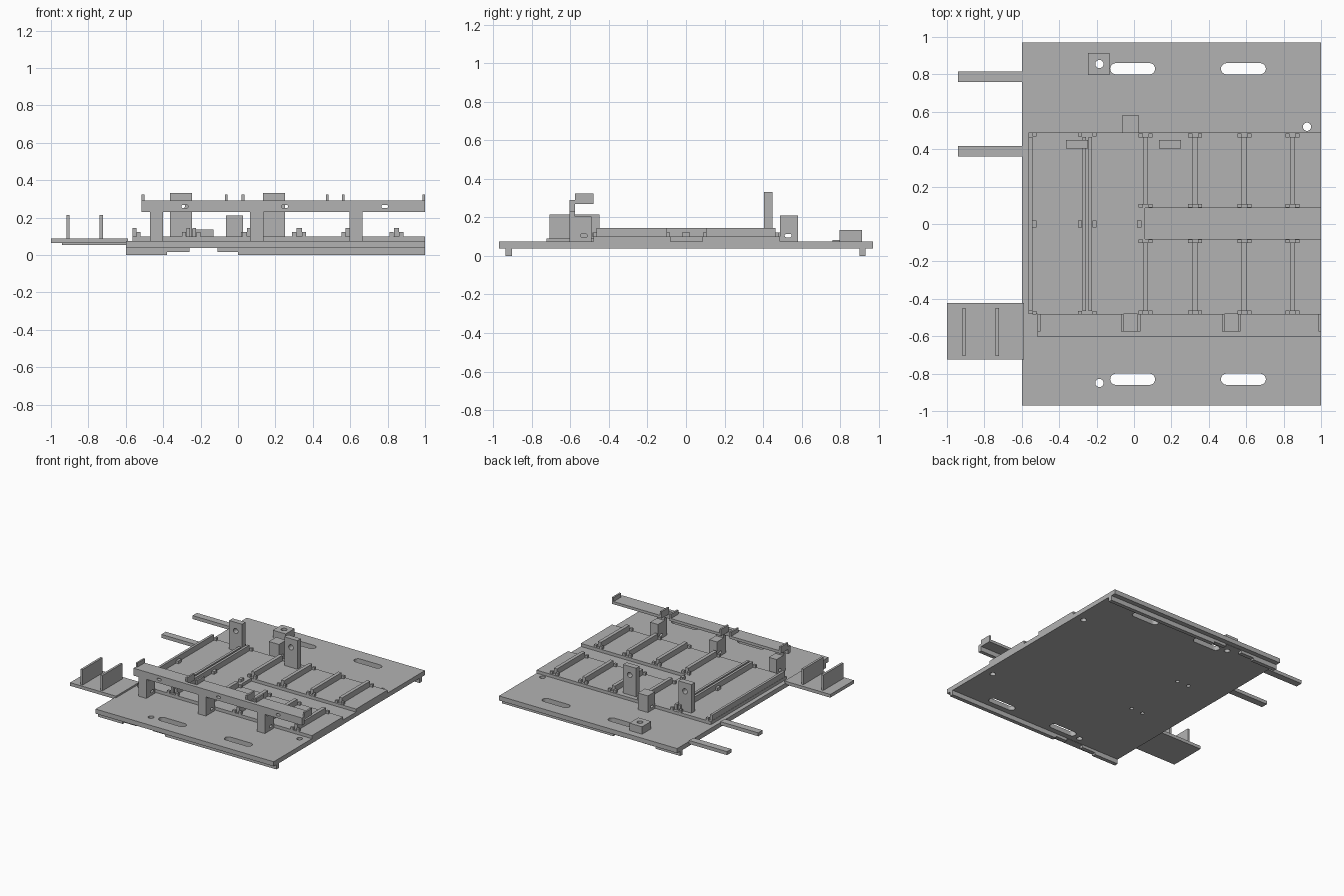
import bpy, bmesh, math

cube = bpy.data.objects.get("Cube")
if cube:
    bpy.data.objects.remove(cube, do_unlink=True)

gray = bpy.data.materials.new("plain_gray")
gray.use_nodes = True
COLOR = (0.45, 0.45, 0.45, 1)
gray.diffuse_color = COLOR
gray.node_tree.nodes["Principled BSDF"].inputs["Base Color"].default_value = COLOR


def finish(name, bm):
    bmesh.ops.recalc_face_normals(bm, faces=bm.faces)
    mesh = bpy.data.meshes.new(name)
    bm.to_mesh(mesh)
    bm.free()
    mesh.materials.append(gray)
    ob = bpy.data.objects.new(name, mesh)
    bpy.context.collection.objects.link(ob)
    return ob


def box(name, x, y, z):
    """Box from three (min, max) ranges."""
    bm = bmesh.new()
    bmesh.ops.create_cube(bm, size=1)
    for v in bm.verts:
        v.co = [r[0] + (c + 0.5) * (r[1] - r[0]) for c, r in zip(v.co, (x, y, z))]
    return finish(name, bm)


def prism(name, points, axis, lo, hi):
    """Extrude a 2D outline along the given axis."""
    def place(a, b, c):
        return {"x": (c, a, b), "y": (a, c, b), "z": (a, b, c)}[axis]
    bm = bmesh.new()
    face = bm.faces.new([bm.verts.new(place(a, b, lo)) for a, b in points])
    new = bmesh.ops.extrude_face_region(bm, geom=[face])["geom"]
    shift = place(0, 0, hi - lo)
    bmesh.ops.translate(bm, vec=shift, verts=[g for g in new if isinstance(g, bmesh.types.BMVert)])
    return finish(name, bm)


def slot(a, b, radius, half=0.0, n=12):
    """Rounded slot outline; half is the straight half length."""
    pts = []
    for side in (1, -1):
        for i in range(n + 1 if half else n):
            t = math.pi * (i / n - 0.5)
            pts.append((a + side * (half + radius * math.cos(t)), b + side * radius * math.sin(t)))
    return pts


def cut(ob, outlines, axis, lo=-2, hi=2):
    for pts in outlines:
        cutter = prism("hole_cutter", pts, axis, lo, hi)
        mod = ob.modifiers.new("hole", "BOOLEAN")
        mod.operation, mod.solver, mod.object = "DIFFERENCE", "EXACT", cutter
        cutter.hide_render = True
        cutter.hide_set(True)
        bpy.context.view_layer.objects.active = ob
        bpy.ops.object.modifier_apply(modifier=mod.name)
        bpy.data.objects.remove(cutter, do_unlink=True)


# Base plate with long slots and round holes
PLATE, DECK = 0.075, 0.1
base = box("base_plate", (-0.6, 1), (-0.97, 0.97), (0.038, PLATE))
holes = [slot(x, y, 0.03, 0.09) for x in (-0.007, 0.585) for y in (-0.83, 0.83)]
holes += [slot(x, y, 0.022) for x, y in ((-0.185, 0.855), (-0.185, -0.85), (0.925, 0.52), (0.925, -0.53))]
holes += [slot(x, y, 0.015) for x in (-0.195, -0.3) for y in (-0.26, 0.27)]
cut(base, holes, "z")

# Notched runners under the plate
runner = [(-0.6, 0), (-0.38, 0), (-0.38, 0.015), (-0.26, 0.015), (-0.26, 0.036), (-0.11, 0.036),
          (-0.11, 0.015), (0, 0.015), (0, 0), (1, 0), (1, 0.039), (-0.6, 0.039)]
for name, y in (("front_runner", -0.92), ("back_runner", 0.915)):
    prism(name, runner, "y", y - 0.016, y + 0.016)

# Raised deck with an open lane on the left side
deck = [(-0.565, -0.48), (1, -0.48), (1, -0.08), (0.06, -0.08), (0.06, 0.085), (1, 0.085),
        (1, 0.488), (-0.565, 0.488)]
prism("raised_deck", deck, "z", PLATE - 0.001, DECK)


# Divider rails with small end clips
def clip(x, y):
    box("rail_clip", (x - 0.011, x + 0.011), (y - 0.01, y + 0.01), (DECK - 0.001, 0.122))


for x, sides in ((-0.553, (1,)), (-0.266, (-1,)), (-0.234, (1,))):
    box("long_rail", (x - 0.01, x + 0.01), (-0.465, 0.465), (DECK - 0.001, 0.145))
    for s in sides:
        for y in (-0.475, -0.01, 0.01, 0.478):
            clip(x + s * 0.022, y)
for x in (0.062, 0.327, 0.59, 0.847):
    for lo, hi in ((-0.465, -0.1), (0.105, 0.465)):
        box("short_rail", (x - 0.014, x + 0.014), (lo, hi), (DECK - 0.001, 0.145))
        for y in (lo - 0.008, hi + 0.008):
            clip(x - 0.026, y)
            clip(x + 0.026, y)
for y in (-0.01, 0.01):
    clip(0.028, y)

# Front beam on three posts
beam = box("front_beam", (-0.515, 1), (-0.605, -0.575), (0.23, 0.29))
cut(beam, [slot(x, 0.259, 0.009, 0.009) for x in (-0.285, 0.25, 0.785)], "y")
for x in (-0.435, 0.1, 0.63):
    box("post", (x - 0.035, x + 0.035), (-0.605, -0.575), (PLATE, 0.231))
    foot = box("post_brace", (x - 0.035, x + 0.035), (-0.576, -0.49), (PLATE, 0.205))
    cut(foot, [slot(-0.53, 0.105, 0.009, 0.009)], "x")

# Shelves behind the beam with raised end walls
for lo, hi in ((-0.515, -0.055), (0.02, 0.485), (0.555, 1)):
    box("shelf", (lo, hi), (-0.576, -0.48), (0.268, 0.29))
    for x in (lo, hi - 0.014):
        box("shelf_end_wall", (x, x + 0.014), (-0.575, -0.48), (0.268, 0.323))

# Upright plates with a round hole
for lo, hi in ((-0.363, -0.247), (0.133, 0.25)):
    plate = box("upright_plate", (lo, hi), (0.405, 0.45), (DECK - 0.001, 0.332))
    cut(plate, [slot((lo + hi) / 2, 0.262, 0.021)], "y")

# Back block and corner mount
block = box("back_block", (-0.064, 0.027), (0.487, 0.58), (PLATE, 0.21))
cut(block, [slot(0.53, 0.105, 0.009, 0.009)], "x")
mount = box("corner_mount", (-0.245, -0.13), (0.797, 0.913), (PLATE, 0.135))
cut(mount, [slot(-0.185, 0.855, 0.022)], "z")

# Side arms
for y in (0.388, 0.788):
    box("side_arm", (-0.94, -0.599), (y - 0.028, y + 0.028), (0.054, 0.082))

# Side tray with two fins
box("side_tray", (-1, -0.588), (-0.725, -0.423), (0.063, 0.089))
for x in (-0.909, -0.731):
    box("tray_fin", (x - 0.009, x + 0.009), (-0.707, -0.45), (0.088, 0.214))
